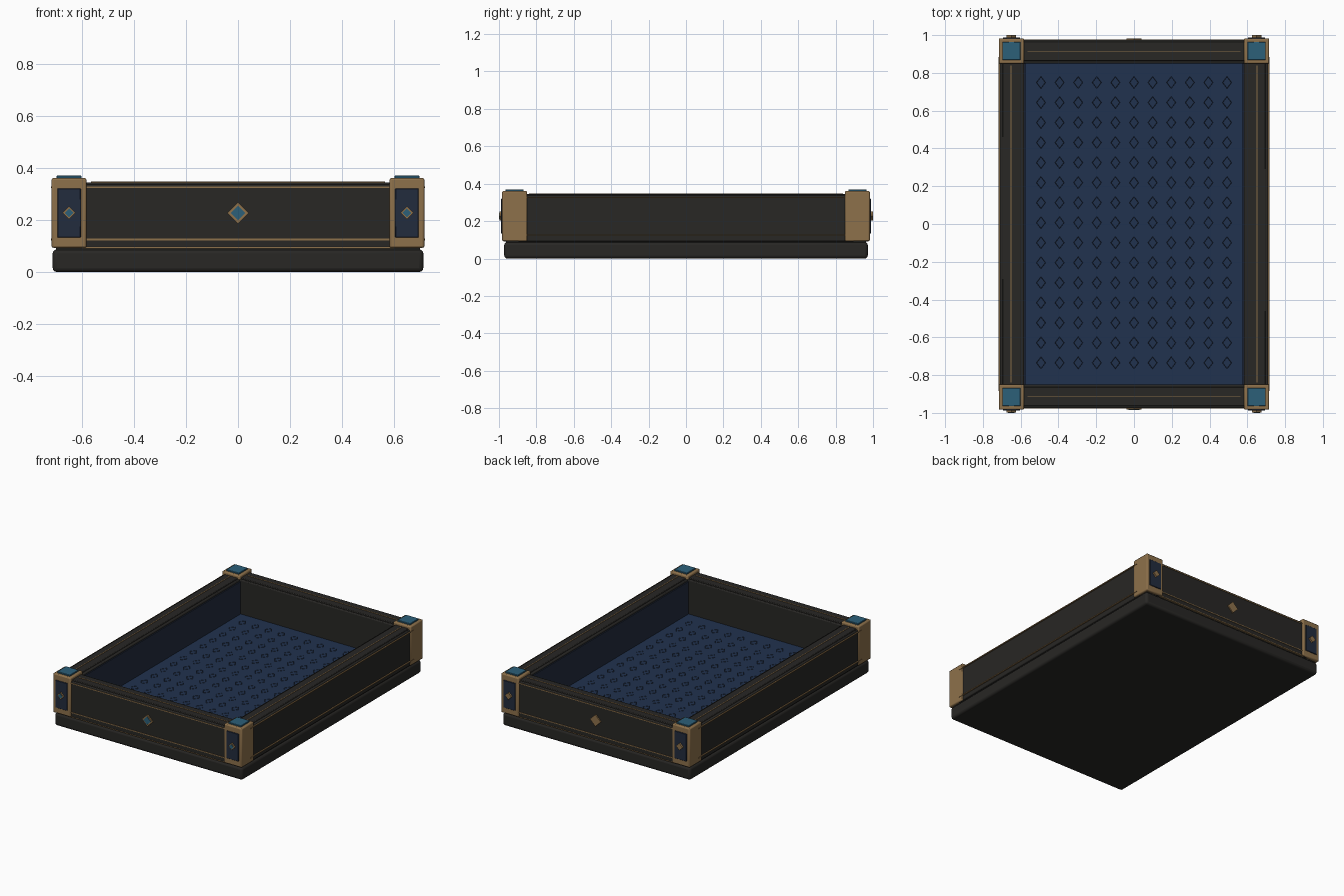
import bpy, bmesh, math
from mathutils import Matrix, Vector

if "Cube" in bpy.data.objects:
    bpy.data.objects.remove(bpy.data.objects["Cube"])


def material(name, rgb):
    m = bpy.data.materials.new(name)
    m.diffuse_color = (*rgb, 1)
    m.use_nodes = True
    m.node_tree.nodes["Principled BSDF"].inputs["Base Color"].default_value = m.diffuse_color
    return m


DARK = material("dark_wood", (0.021, 0.020, 0.018))
GOLD = material("aged_brass", (0.27, 0.165, 0.07))
NAVY = material("navy_panel", (0.016, 0.025, 0.048))
FELT = material("blue_felt", (0.015, 0.032, 0.077))
TEAL = material("teal_inlay", (0.025, 0.115, 0.19))


def finish(bm, name, mat):
    me = bpy.data.meshes.new(name)
    bmesh.ops.recalc_face_normals(bm, faces=bm.faces)
    bm.to_mesh(me)
    bm.free()
    me.materials.append(mat)
    ob = bpy.data.objects.new(name, me)
    bpy.context.collection.objects.link(ob)
    return ob


def box(name, x, y, z, mat, bevel=0.0, segments=2):
    """Box from (min, max) ranges on each axis, with optional rounded edges."""
    bm = bmesh.new()
    bmesh.ops.create_cube(bm, size=1)
    size = [abs(r[1] - r[0]) for r in (x, y, z)]
    mid = [(r[0] + r[1]) / 2 for r in (x, y, z)]
    bm.transform(Matrix.Translation(mid) @ Matrix.Diagonal((*size, 1)))
    ob = finish(bm, name, mat)
    if bevel:
        b = ob.modifiers.new("bevel", 'BEVEL')
        b.width, b.segments = bevel, segments
        bpy.context.view_layer.objects.active = ob
        ob.select_set(True)
        bpy.ops.object.shade_smooth_by_angle(angle=math.radians(35))
        ob.select_set(False)
    return ob


def span(c, half):
    return (c - half, c + half)


def diamond(name, x, z, half, y0, y1, mat):
    """Flat four-sided plate facing along y."""
    bm = bmesh.new()
    bmesh.ops.create_cone(bm, cap_ends=True, segments=4, radius1=half,
                          radius2=half, depth=abs(y1 - y0))
    # put the corners on the x and z axes
    first = next(iter(bm.verts)).co
    a = math.atan2(first.y, first.x)
    bm.transform(Matrix.Translation((x, (y0 + y1) / 2, z))
                 @ Matrix.Rotation(math.pi / 2, 4, 'X') @ Matrix.Rotation(-a, 4, 'Z'))
    return finish(bm, name, mat)


# Plinth and the recessed brass joint above it
box("base", (-0.712, 0.712), (-0.972, 0.972), (0, 0.087), DARK, 0.016, 3)
box("base_joint", (-0.70, 0.70), (-0.962, 0.962), (0.08, 0.098), DARK)

# Felt floor
box("felt_floor", (-0.585, 0.585), (-0.855, 0.855), (0.085, 0.104), FELT)

# Grid of small diamond rings pressed on the felt
bm = bmesh.new()
for i in range(11):
    for j in range(15):
        c = Vector(((i - 5) * 0.0985, 0.007 + (j - 7) * 0.106, 0))
        rings = []
        for rx, ry, h in ((0.026, 0.034, 0.103), (0.0235, 0.031, 0.1055), (0.021, 0.028, 0.103)):
            rings.append([bm.verts.new(c + Vector((rx * dx, ry * dy, h)))
                          for dx, dy in ((1, 0), (0, 1), (-1, 0), (0, -1))])
        for a, b in zip(rings, rings[1:]):
            for k in range(4):
                n = (k + 1) % 4
                bm.faces.new((a[k], a[n], b[n], b[k]))
finish(bm, "felt_diamond_pattern", NAVY)

# Long side walls with moulding, top inlay, inner lining and outer brass lines
for s, side in ((-1, "left"), (1, "right")):
    def xs(a, b):
        return tuple(sorted((s * a, s * b)))
    box(side + "_wall", xs(0.582, 0.710), (-0.90, 0.90), (0.092, 0.337), DARK, 0.006)
    box(side + "_wall_cap", xs(0.597, 0.697), (-0.90, 0.90), (0.33, 0.344), DARK, 0.004)
    box(side + "_top_inlay", xs(0.648, 0.653), (-0.84, 0.84), (0.34, 0.347), GOLD)
    box(side + "_lining", xs(0.575, 0.59), (-0.85, 0.85), (0.10, 0.325), NAVY)
    for z, part in ((0.326, "upper"), (0.125, "lower")):
        box(f"{side}_{part}_line", xs(0.70, 0.7185), (-0.885, 0.885), span(z, 0.003), GOLD)

# Short end walls
for s, side in ((-1, "front"), (1, "back")):
    def ys(a, b):
        return tuple(sorted((s * a, s * b)))
    box(side + "_wall", (-0.63, 0.63), ys(0.85, 0.975), (0.092, 0.337), DARK, 0.006)
    box(side + "_wall_cap", (-0.63, 0.63), ys(0.864, 0.963), (0.33, 0.344), DARK, 0.004)
    box(side + "_top_inlay", (-0.565, 0.565), ys(0.912, 0.917), (0.34, 0.347), GOLD)
    box(side + "_foot_line", (-0.60, 0.60), ys(0.96, 0.976), (0.091, 0.096), GOLD)
    for z, part in ((0.325, "upper"), (0.125, "lower")):
        box(f"{side}_{part}_line", (-0.60, 0.60), ys(0.965, 0.978), span(z, 0.003), GOLD)
    diamond(side + "_centre_diamond", 0, 0.227, 0.041, s * 0.97, s * 0.983, GOLD)
    if s < 0:
        diamond("front_centre_gem", 0, 0.227, 0.028, -0.975, -0.986, TEAL)

    # Corner posts with end panels, diamonds and teal caps
    for t, hand in ((-1, "left"), (1, "right")):
        name = f"{side}_{hand}"
        x = t * 0.649
        box(name + "_post", span(x, 0.067), ys(0.849, 0.983), (0.093, 0.361), GOLD, 0.007)
        box(name + "_cap", span(x, 0.048), ys(0.868, 0.964), (0.355, 0.37), TEAL, 0.002, 1)
        box(name + "_panel", span(x, 0.045), ys(0.975, 0.988), (0.133, 0.321), NAVY, 0.002, 1)
        diamond(name + "_post_diamond", x, 0.227, 0.025, s * 0.98,
                s * (0.998 if s < 0 else 1.0), GOLD)
        if s < 0:
            diamond(name + "_post_gem", x, 0.227, 0.017, -0.985, -1.0, TEAL)
